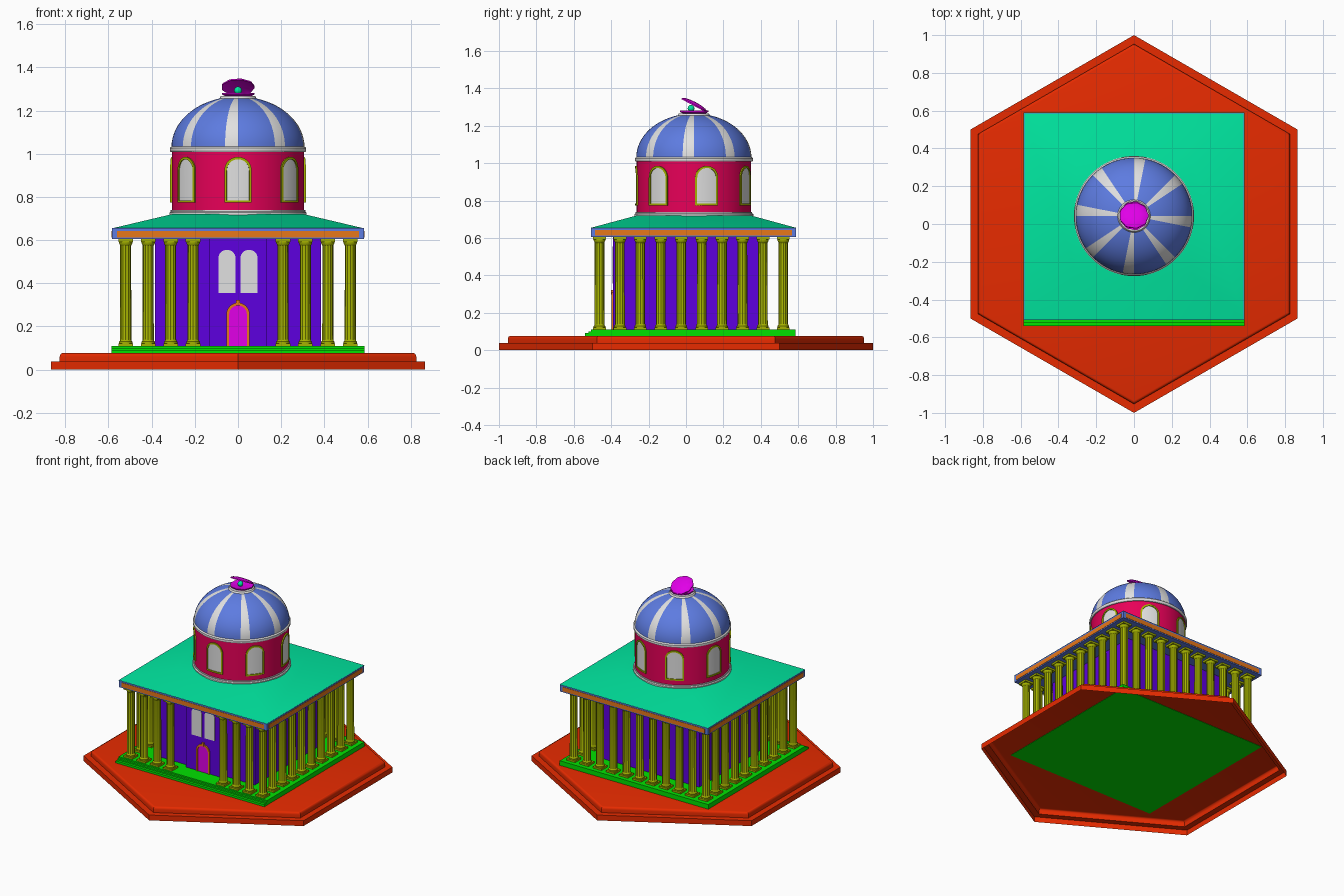
import bpy, bmesh, math

if "Cube" in bpy.data.objects:
    bpy.data.objects.remove(bpy.data.objects["Cube"])

CY = 0.042   # y centre of drum and dome


def mat(name, r, g, b):
    m = bpy.data.materials.new(name)
    m.diffuse_color = (r, g, b, 1)
    m.use_nodes = True
    m.node_tree.nodes["Principled BSDF"].inputs["Base Color"].default_value = m.diffuse_color
    return m


RED = mat("red stone", .84, .025, .0)
GREEN = mat("green floor", .0, .76, .0)
TEAL = mat("turquoise roof", .0, .82, .36)
BLUE = mat("dome blue", .11, .20, .75)
CRIMSON = mat("crimson wall", .82, .0, .10)
WHITE = mat("pale white", .75, .75, .75)
OLIVE = mat("olive column", .38, .45, .0)
PURPLE = mat("purple wall", .11, .0, .74)
MAGENTA = mat("magenta", .75, .0, .80)
ORANGE = mat("orange trim", .82, .19, .01)


def finish(name, bm, *mats):
    bmesh.ops.remove_doubles(bm, verts=bm.verts, dist=1e-5)
    bmesh.ops.recalc_face_normals(bm, faces=bm.faces)
    me = bpy.data.meshes.new(name)
    bm.to_mesh(me)
    bm.free()
    for m in mats:
        me.materials.append(m)
    ob = bpy.data.objects.new(name, me)
    bpy.context.collection.objects.link(ob)
    return ob


def add_frustum(bm, b, t, z0, z1):
    """Four-sided block; b and t are (x0, x1, y0, y1) at bottom and top."""
    rings = []
    for (x0, x1, y0, y1), z in ((b, z0), (t, z1)):
        rings.append([bm.verts.new((x, y, z)) for x, y in
                      ((x0, y0), (x1, y0), (x1, y1), (x0, y1))])
    lo, hi = rings
    bm.faces.new(lo[::-1])
    bm.faces.new(hi)
    for i in range(4):
        j = (i + 1) % 4
        bm.faces.new((lo[i], lo[j], hi[j], hi[i]))


def box(name, x0, x1, y0, y1, z0, z1, m):
    bm = bmesh.new()
    add_frustum(bm, (x0, x1, y0, y1), (x0, x1, y0, y1), z0, z1)
    return finish(name, bm, m)


def add_lathe(bm, profile, segs, start=0.0, cy=0.0, wave=lambda i, z: 1.0):
    rings = [[bm.verts.new((r * wave(i, z) * math.cos(start + math.tau * i / segs),
                            cy + r * wave(i, z) * math.sin(start + math.tau * i / segs), z))
              for i in range(segs)] for r, z in profile]
    for a, b in zip(rings, rings[1:]):
        for i in range(segs):
            j = (i + 1) % segs
            bm.faces.new((a[i], a[j], b[j], b[i]))


def lathe(name, profile, segs, m, start=0.0, cy=0.0, wave=lambda i, z: 1.0):
    bm = bmesh.new()
    add_lathe(bm, profile, segs, start, cy, wave)
    return finish(name, bm, m)


def strip(name, A, B, closed, depth, place, m):
    """Plate spanning two outlines of (x, z) points, set on a wall by place()."""
    bm = bmesh.new()
    rows = [[bm.verts.new(place(x, z, d)) for x, z in P]
            for P, d in ((A, depth), (B, depth), (B, -.004), (A, -.004))]
    n = len(A)
    for i in range(n if closed else n - 1):
        j = (i + 1) % n
        for k in range(4):
            p, q = rows[k], rows[(k + 1) % 4]
            bm.faces.new((p[i], p[j], q[j], q[i]))
    if not closed:
        for i in (0, n - 1):
            bm.faces.new([r[i] for r in rows])
    return finish(name, bm, m)


def arch(w, z1, n=16):
    r = w / 2
    return [(-r * math.cos(math.pi * i / n), z1 - r + r * math.sin(math.pi * i / n))
            for i in range(n + 1)]


def pane(name, w, z0, z1, depth, place, m):
    top = arch(w, z1)
    strip(name, [(x, z0) for x, z in top], top, False, depth, place, m)


def frame(name, w, z0, z1, t, sill, depth, place, m):
    paths = []
    for ww, b, tt in ((w, z0, z1), (w - 2 * t, z0 + (t if sill else 0), z1 - t)):
        r = ww / 2
        if sill:
            paths.append(arch(ww, tt) + [(r - ww * i / 8, b) for i in range(9)])
        else:
            paths.append([(-r, b)] + arch(ww, tt) + [(r, b)])
    strip(name, paths[0], paths[1], sill, depth, place, m)


# Hollow hexagonal plinth in two tiers, rounded upper edge
lathe("plinth", [(1, 0), (1, .038), (.953, .038), (.953, .060), (.9517, .0665),
                 (.948, .072), (.9425, .0757), (.936, .077), (0, .077)],
      6, RED, math.pi / 2)

# Floor slab with front steps
box("floor_slab", -.585, .585, -.508, .585, .075, .11, GREEN)
box("step_lower", -.585, .585, -.54, -.50, .075, .092, GREEN)
box("step_upper", -.585, .585, -.522, -.50, .08, .101, GREEN)

# Walled hall with projecting front bay
box("hall_walls", -.385, .385, -.36, .40, .10, .61, PURPLE)
box("front_bay", -.135, .135, -.39, -.35, .10, .61, PURPLE)

# Door and paired windows on the bay
for side, s in (("left", -1), ("right", 1)):
    pane("bay_window_" + side, .08, .356, .555, .003,
         lambda x, z, d, s=s: (x + s * .051, -.39 - d, z), WHITE)
bay = lambda x, z, d: (x, -.39 - d, z)
pane("door", .085, .11, .298, .003, bay, MAGENTA)
frame("door_frame", .108, .11, .31, .013, False, .008, bay, ORANGE)
box("door_keystone", -.009, .009, -.40, -.385, .297, .322, ORANGE)

# Fluted columns around the hall
bm = bmesh.new()
for z0, z1 in ((.108, .122), (.592, .607)):
    q = (-.034, .034, -.034, .034)
    add_frustum(bm, q, q, z0, z1)
add_lathe(bm, [(0, .121), (.031, .121), (.031, .130), (.027, .134), (.026, .14),
               (.0255, .574), (.027, .578), (.031, .586), (.031, .593), (0, .593)], 24,
          wave=lambda i, z: .9 if i % 2 and .138 < z < .576 else 1.0)
first = finish("column", bm, OLIVE)
xs = [-.52 + .104 * i for i in range(11)]
ys = [-.4625 + .1092 * i for i in range(10)]
spots = [(x, ys[0]) for i, x in enumerate(xs) if not 4 <= i <= 6]
spots += [(x, ys[-1]) for x in xs]
spots += [(x, y) for x in (xs[0], xs[-1]) for y in ys[1:-1]]
first.location = (*spots[0], 0)
for x, y in spots[1:]:
    ob = bpy.data.objects.new("column", first.data)
    ob.location = (x, y, 0)
    bpy.context.collection.objects.link(ob)

# Entablature with framed orange panels
Y0, Y1 = -.507, .587
box("entablature", -.583, .583, Y0, Y1, .605, .655, BLUE)
for n, y in (("front", Y0), ("back", Y1)):
    box("frieze_" + n, -.56, .56, y - .002, y + .002, .613, .643, ORANGE)
for n, x in (("left", -.583), ("right", .583)):
    box("frieze_" + n, x - .002, x + .002, Y0 + .02, Y1 - .02, .613, .643, ORANGE)

# Sloping roof
bm = bmesh.new()
add_frustum(bm, (-.585, .585, -.509, .589), (-.305, .305, CY - .305, CY + .305), .654, .72)
finish("roof", bm, TEAL)

# Drum and its mouldings
R = .306
lathe("drum", [(0, .71), (R, .71), (R, 1.02), (0, 1.02)], 140, CRIMSON, cy=CY)
lathe("drum_base_ring", [(.29, .71), (.318, .71), (.318, .727), (.312, .732),
                         (.312, .739), (.29, .739)], 96, WHITE, cy=CY)
lathe("drum_top_ring", [(.29, 1.008), (.312, 1.008), (.316, 1.014), (.316, 1.026),
                        (.308, 1.033), (.29, 1.033)], 96, WHITE, cy=CY)

# Seven arched drum windows
for k in range(7):
    az = -math.pi / 2 + k * math.tau / 7

    def on_drum(x, z, d, az=az):
        a = az + x / R
        return ((R + d) * math.cos(a), CY + (R + d) * math.sin(a), z)
    pane("drum_window", .106, .78, .977, .003, on_drum, WHITE)
    frame("drum_window_frame", .124, .773, .985, .011, True, .008, on_drum, OLIVE)

# Dome with eight pale ribs, each one segment of 32 wide
bm = bmesh.new()
add_lathe(bm, [(.308 * math.cos(t * math.pi / 36), 1.03 + .235 * math.sin(t * math.pi / 36))
               for t in range(18)] + [(0, 1.265)], 64, 0, CY)
for f in bm.faces:
    c = f.calc_center_median()
    a = math.degrees(math.atan2(c.y - CY, c.x))
    f.material_index = int(a % 45 > 33.75)
finish("dome", bm, BLUE, WHITE)
lathe("dome_cap_ring", [(0, 1.245), (.09, 1.245), (.09, 1.252), (.084, 1.258),
                        (.08, 1.266), (0, 1.266)], 64, WHITE, cy=CY)

# Open shell with a pearl
scallop = lambda i, z: 1 + .025 * math.cos(math.tau * i / 8)
lathe("shell_lower", [(0, 1.264), (.06, 1.266), (.075, 1.274), (.075, 1.281),
                      (.06, 1.275), (0, 1.272)], 72, MAGENTA, cy=CY + .002, wave=scallop)
upper = lathe("shell_upper", [(0, .012), (.035, .010), (.06, .005), (.075, -.003),
                              (.075, -.010), (.058, -.003), (0, .003)],
              72, MAGENTA, wave=scallop)
upper.location = (0, .047, 1.315)
upper.rotation_euler = (math.radians(-28), 0, 0)
bm = bmesh.new()
bmesh.ops.create_uvsphere(bm, u_segments=24, v_segments=12, radius=.018)
finish("pearl", bm, TEAL).location = (0, .027, 1.293)

# Smooth rounded surfaces, keep edges sharp
bpy.ops.object.select_all(action='DESELECT')
for ob in bpy.context.scene.objects:
    if ob.name.startswith("column") and ob is not first:
        continue
    ob.select_set(True)
    bpy.context.view_layer.objects.active = ob
bpy.ops.object.shade_smooth_by_angle(angle=math.radians(30))
